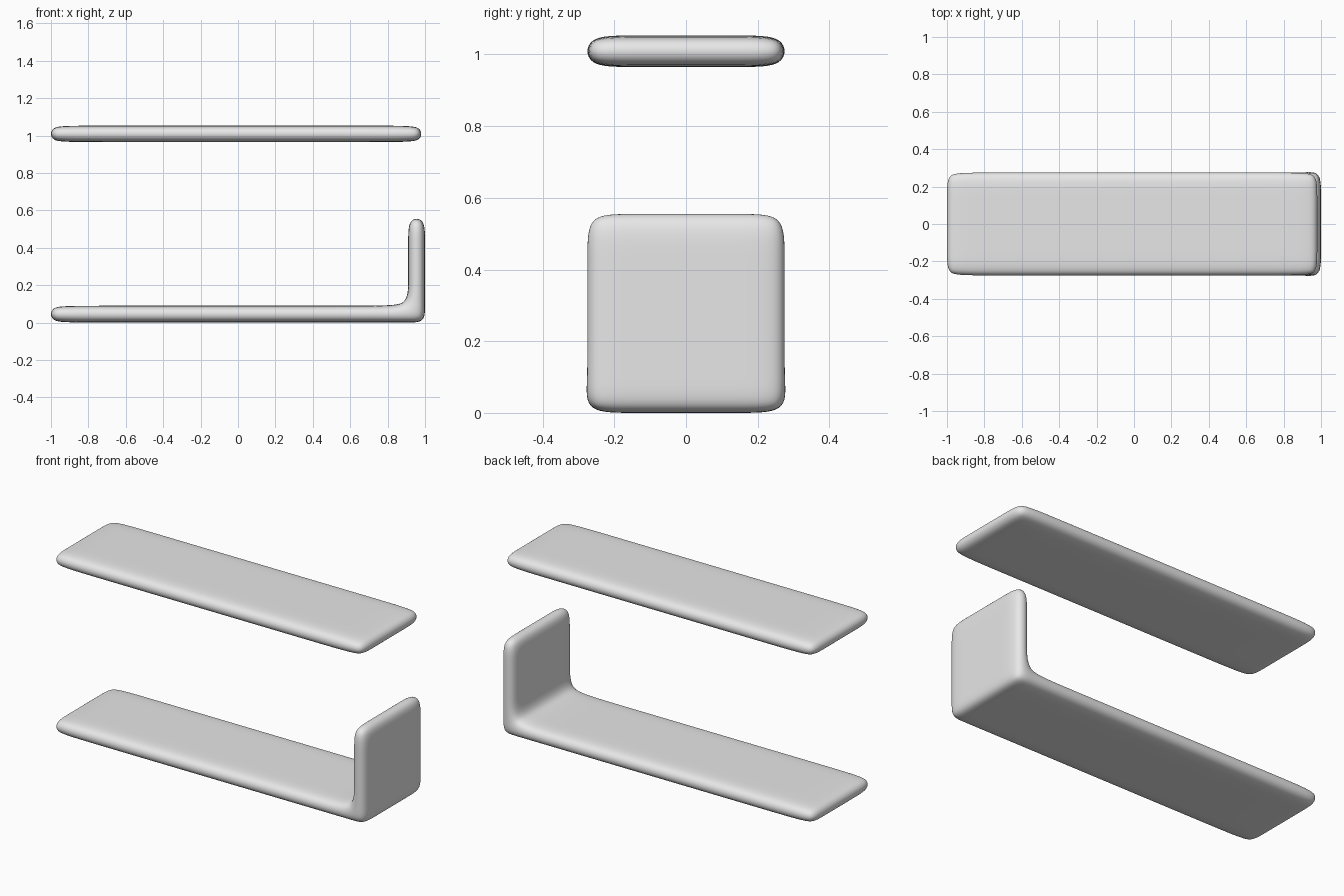
import bpy, bmesh

cube = bpy.data.objects.get("Cube")
if cube:
    bpy.data.objects.remove(cube, do_unlink=True)

grey = bpy.data.materials.new("light_grey")
grey.use_nodes = True
colour = (0.8, 0.8, 0.8, 1)
grey.diffuse_color = colour
grey.node_tree.nodes["Principled BSDF"].inputs["Base Color"].default_value = colour

# Loop positions across the depth, shared by both shelves
YS = [-0.28, -0.16, 0.16, 0.28]


def soft_board(name, xs, zs, columns):
    """Skin the filled x-z cells across the depth, then soften by subdivision."""
    cells = {(i, j, k) for i, k in columns for j in range(len(YS) - 1)}
    bm = bmesh.new()
    verts = {}

    def corner(key):
        if key not in verts:
            i, j, k = key
            verts[key] = bm.verts.new((xs[i], YS[j], zs[k]))
        return verts[key]

    for cell in cells:
        for axis in range(3):
            for side in (0, 1):
                beside = list(cell)
                beside[axis] += 2 * side - 1
                if tuple(beside) in cells:
                    continue
                ring = []
                for a, b in ((0, 0), (1, 0), (1, 1), (0, 1)):
                    key = list(cell)
                    key[axis] += side
                    key[(axis + 1) % 3] += a
                    key[(axis + 2) % 3] += b
                    ring.append(corner(tuple(key)))
                bm.faces.new(ring if side else ring[::-1])

    mesh = bpy.data.meshes.new(name)
    bm.to_mesh(mesh)
    bm.free()
    mesh.materials.append(grey)
    mesh.shade_smooth()
    obj = bpy.data.objects.new(name, mesh)
    bpy.context.collection.objects.link(obj)
    sub = obj.modifiers.new("soften", "SUBSURF")
    sub.levels = sub.render_levels = 3
    return obj


# Upper straight shelf
soft_board("upper_shelf", [-1.005, -0.88, 0.86, 0.985], [0.965, 1.053],
           [(0, 0), (1, 0), (2, 0)])

# Lower shelf with an upright end panel on the left
soft_board("lower_shelf", [-1.005, -0.88, 0.77, 0.91, 1.0],
           [0, 0.09, 0.23, 0.44, 0.56],
           [(i, 0) for i in range(4)] + [(3, k) for k in range(1, 4)])
